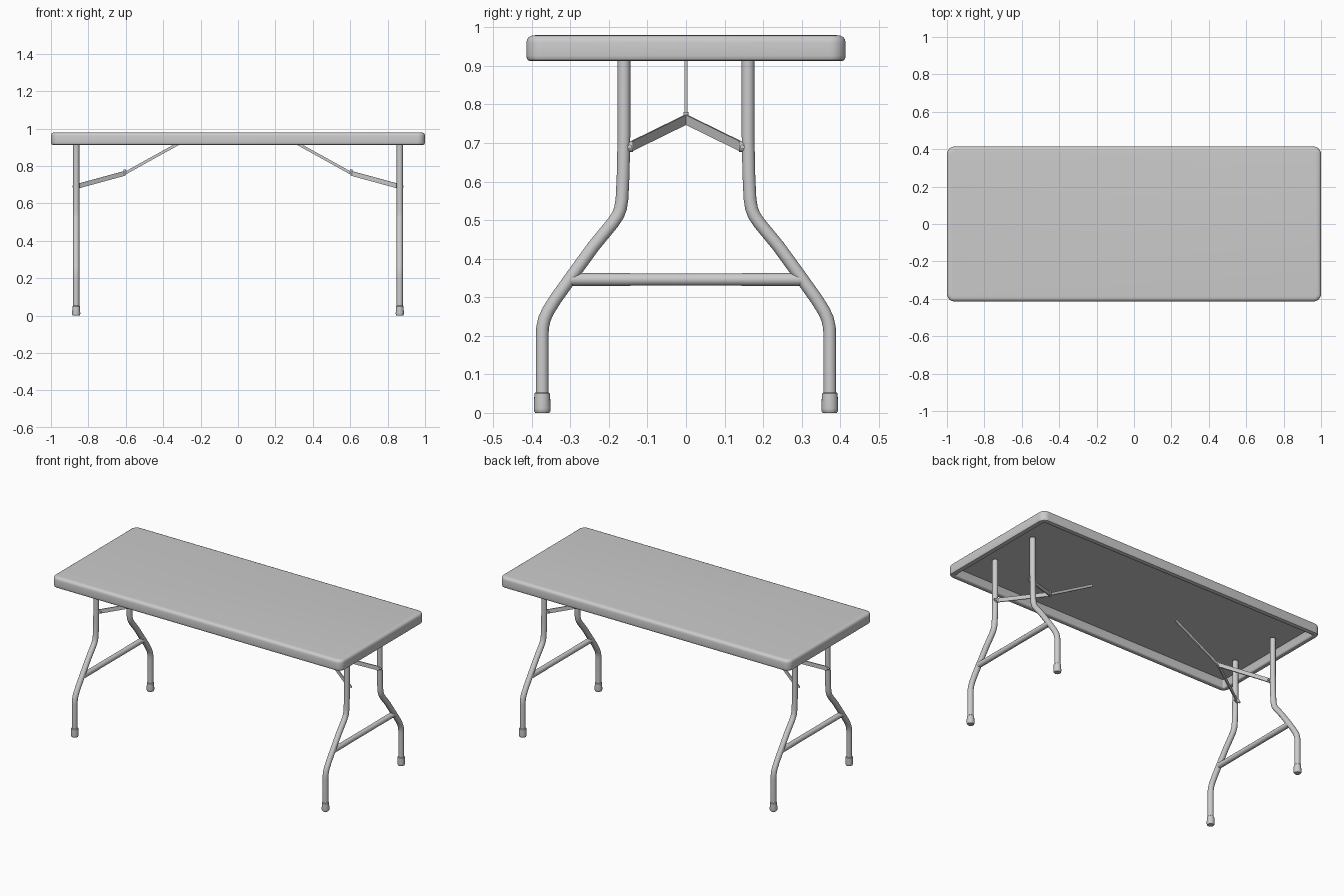
import bpy, bmesh, math
from mathutils import Vector, Matrix

if "Cube" in bpy.data.objects:
    bpy.data.objects.remove(bpy.data.objects["Cube"])


def finish(name, bm, angle=40):
    bmesh.ops.recalc_face_normals(bm, faces=bm.faces)
    me = bpy.data.meshes.new(name)
    bm.to_mesh(me)
    bm.free()
    ob = bpy.data.objects.new(name, me)
    bpy.context.collection.objects.link(ob)
    bpy.ops.object.select_all(action='DESELECT')
    ob.select_set(True)
    bpy.context.view_layer.objects.active = ob
    bpy.ops.object.shade_smooth_by_angle(angle=math.radians(angle))
    return ob


def loft(name, rings, angle=40):
    bm = bmesh.new()
    loops = [[bm.verts.new(p) for p in r] for r in rings]
    n = len(loops[0])
    for a, b in zip(loops, loops[1:]):
        for i in range(n):
            bm.faces.new((a[i], a[(i + 1) % n], b[(i + 1) % n], b[i]))
    bm.faces.new(loops[0][::-1])
    bm.faces.new(loops[-1])
    return finish(name, bm, angle)


def tube(name, pts, radii, n=20):
    # sweep a circle along a path that stays in a plane of constant x
    pts = [Vector(p) for p in pts]
    rings = []
    for i, p in enumerate(pts):
        d = (pts[min(i + 1, len(pts) - 1)] - pts[max(i - 1, 0)]).normalized()
        u = Vector((1, 0, 0))
        v = d.cross(u)
        rings.append([p + radii[i] * (u * math.cos(t) + v * math.sin(t))
                      for t in (2 * math.pi * k / n for k in range(n))])
    return loft(name, rings)


def bar(name, a, b, width, height):
    # flat bar between two points, standing on edge
    a, b = Vector(a), Vector(b)
    d = (b - a).normalized()
    side = d.cross(Vector((0, 0, 1))).normalized()
    up = side.cross(d)
    w, h = side * width / 2, up * height / 2
    return loft(name, [[p - w - h, p + w - h, p + w + h, p - w + h] for p in (a, b)])


def cylinder(name, centre, r, depth, axis):
    bm = bmesh.new()
    rot = Vector(axis).to_track_quat('Z', 'Y').to_matrix().to_4x4()
    bmesh.ops.create_cone(bm, cap_ends=True, segments=16, radius1=r, radius2=r,
                          depth=depth, matrix=Matrix.Translation(centre) @ rot)
    return finish(name, bm)


def rounded_rect(inset, z, hx=1.0, hy=0.414, radius=0.04, steps=8):
    r = max(radius - inset, 0.01)
    cx, cy = hx - inset - r, hy - inset - r
    out = []
    for q, (sx, sy) in enumerate([(1, 1), (-1, 1), (-1, -1), (1, -1)]):
        for k in range(steps + 1):
            t = math.pi / 2 * (q + k / steps)
            out.append((sx * cx + r * math.cos(t), sy * cy + r * math.sin(t), z))
    return out


# Tabletop: moulded slab with rounded rim and hollow underside
PANEL = 0.96
LEG_TOP = 0.95
profile = [(0.046, PANEL), (0.040, PANEL), (0.037, 0.955), (0.034, 0.922), (0.031, 0.915),
           (0.027, 0.913), (0.010, 0.913), (0.004, 0.915), (0.001, 0.920), (0, 0.927),
           (0, 0.961), (0.002, 0.970), (0.006, 0.975), (0.014, 0.979), (0.026, 0.98)]
loft("tabletop", [rounded_rect(i, z) for i, z in profile])

# Leg centreline (y, z) with bends
leg_path = [(0.161, LEG_TOP), (0.161, 0.72), (0.163, 0.62), (0.166, 0.555), (0.170, 0.53),
            (0.177, 0.512), (0.189, 0.494), (0.24, 0.432), (0.29, 0.363), (0.338, 0.296),
            (0.358, 0.264), (0.367, 0.244), (0.372, 0.222), (0.373, 0.20), (0.373, 0.02)]

for sx, end in ((-1, "left"), (1, "right")):
    x = sx * 0.865
    knee = Vector((sx * 0.605, 0, 0.761))
    for sy, side in ((-1, "front"), (1, "back")):
        tag = f"{end}_{side}"
        tube(f"leg_{tag}", [(x, sy * y, z) for y, z in leg_path], [0.0165] * len(leg_path))
        # Rubber foot cap
        fy = sy * 0.373
        tube(f"foot_{tag}", [(x, fy, z) for z in (0.0, 0.004, 0.012, 0.050, 0.053)],
             [0.018, 0.021, 0.0218, 0.0203, 0.0175])
        # Folding brace arm and its pivot
        bar(f"brace_arm_{tag}", (x, sy * 0.145, 0.69), knee, 0.006, 0.025)
        cylinder(f"brace_pivot_{tag}", (x, sy * 0.144, 0.69), 0.0135, 0.012, (0, 1, 0))
        cylinder(f"brace_bolt_{tag}", (x, sy * 0.146, 0.69), 0.006, 0.042, (1, 0, 0))
    # Lower crossbar between the legs
    ys = (-0.298, -0.15, -0.14, 0.14, 0.15, 0.298)
    tube(f"crossbar_{end}", [(x, y, 0.346) for y in ys],
         [0.0165, 0.0165, 0.016, 0.016, 0.0165, 0.0165])
    # Single strut from the brace joint up under the top
    bar(f"brace_strut_{end}", knee, (sx * 0.30, 0, 0.93), 0.008, 0.015)
    cylinder(f"brace_joint_{end}", knee + Vector((0, 0, 0.007)), 0.007, 0.026, (0, 0, 1))
